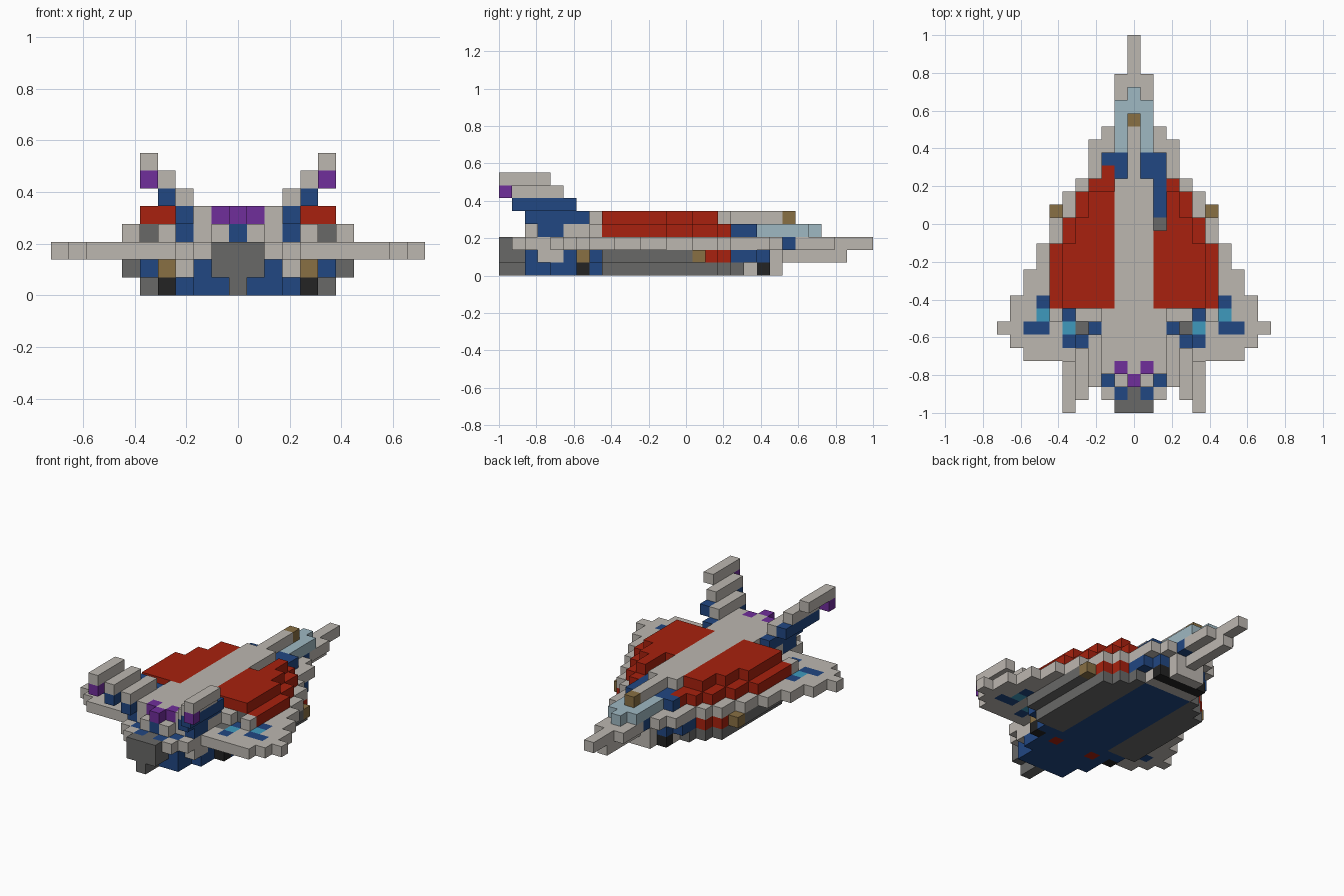
import bpy

UNIT = 2 / 29
PALETTE = {  # sRGB, converted to linear below
    "hull_grey": (188, 183, 176), "panel_red": (168, 33, 14),
    "trim_blue": (33, 71, 130), "engine_grey": (104, 104, 103),
    "lamp_purple": (112, 46, 155), "bronze": (137, 112, 68),
    "canopy_glass": (159, 184, 194), "vent_cyan": (62, 154, 190),
    "black": (35, 35, 35),
}
GREY, RED, BLUE, DARK, PURPLE, BRONZE, GLASS, CYAN, BLACK = PALETTE

cube = bpy.data.objects.get("Cube")
if cube:
    bpy.data.objects.remove(cube, do_unlink=True)


def linear(c):
    c /= 255
    return c / 12.92 if c <= 0.04045 else ((c + 0.055) / 1.055) ** 2.4


materials = {}
for name, rgb in PALETTE.items():
    mat = bpy.data.materials.new(name)
    mat.use_nodes = True
    colour = (*[linear(c) for c in rgb], 1)
    mat.diffuse_color = colour
    bsdf = mat.node_tree.nodes["Principled BSDF"]
    bsdf.inputs["Base Color"].default_value = colour
    bsdf.inputs["Roughness"].default_value = 0.8
    materials[name] = mat

cells = {}  # block position -> (part, colour)


def slab(part, colour, z, first, last, half):
    """Centred run of blocks from row first to row last."""
    for y in range(first, last + 1):
        for x in range(-half, half + 1):
            cells[x, y, z] = part, colour


def pair(part, colour, z, first, last, *columns):
    """Mirrored columns of blocks."""
    for y in range(first, last + 1):
        for x in columns:
            cells[x, y, z] = cells[-x, y, z] = part, colour


def stepped(part, colour, z, steps):
    for first, last, half in steps:
        slab(part, colour, z, first, last, half)


# Belly: blue keel between two dark skid plates
stepped("belly", BLUE, 0, [(2, 3, 2), (4, 5, 3), (6, 7, 4), (8, 18, 2)])
for first, last, outer in [(8, 16, 5), (17, 17, 4), (18, 18, 3)]:
    pair("belly_plates", DARK, 0, first, last, *range(3, outer + 1))
pair("belly", BLACK, 0, 6, 6, 4)
pair("belly", RED, 0, 6, 6, 2)
stepped("belly", GREY, 0, [(19, 19, 2), (21, 21, 1)])
slab("belly", BLACK, 0, 20, 20, 2)

# Lower hull
stepped("lower_hull", BLUE, 1, [(2, 2, 2), (5, 5, 3), (7, 7, 5), (18, 19, 3), (20, 20, 2)])
slab("lower_hull", GREY, 1, 3, 4, 3)
slab("lower_hull", BRONZE, 1, 6, 6, 4)
slab("lower_hull", DARK, 1, 8, 14, 6)
slab("lower_hull", DARK, 1, 15, 15, 5)
pair("side_thrusters", BRONZE, 1, 15, 15, 6)
stepped("lower_hull", RED, 1, [(16, 16, 5), (17, 17, 4)])
slab("lower_hull", GREY, 1, 21, 21, 1)
slab("nose", GREY, 1, 22, 26, 0)

# Wing deck, running forward into the nose
stepped("wing", GREY, 2, [
    (1, 1, 2), (2, 3, 3), (4, 4, 8), (5, 5, 9), (6, 6, 10), (7, 8, 9),
    (9, 10, 8), (11, 12, 7), (13, 14, 6), (15, 16, 5), (17, 17, 4),
    (18, 20, 3), (21, 21, 2)])
stepped("nose", GREY, 2, [(22, 25, 1), (26, 28, 0)])
pair("nose", BLUE, 2, 22, 22, 1)

# Painted wing markings
pair("wing", BLUE, 2, 2, 2, 2)
pair("wing", BLUE, 2, 5, 5, 5)
pair("wing", BLUE, 2, 6, 6, 7, 8)
pair("wing", BLUE, 2, 7, 7, 5)
pair("wing", BLUE, 2, 8, 8, 7)
pair("wing", CYAN, 2, 6, 6, 5)
pair("wing", CYAN, 2, 7, 7, 7)
pair("wing", DARK, 2, 6, 6, 4)

# Tail engine
for z in range(3):
    slab("tail_engine", DARK, z, 0, 1, 0)
slab("tail_engine", DARK, 1, 0, 1, 1)
pair("tail_engine", DARK, 2, 0, 0, 1)
pair("tail_engine", BLUE, 2, 1, 1, 1)

# Upper hull and red side armour
stepped("upper_hull", GREY, 3, [(2, 2, 1), (3, 6, 3), (7, 7, 4)])
slab("upper_hull", BLUE, 3, 2, 2, 0)
pair("upper_hull", BLUE, 3, 3, 4, 3)
pair("upper_hull", GREY, 3, 7, 7, 6)
slab("upper_hull", BLUE, 3, 18, 19, 2)
stepped("side_armour", RED, 3, [(8, 12, 6), (13, 14, 5), (15, 16, 4), (17, 17, 3)])
pair("side_armour", DARK, 3, 8, 8, 5)
stepped("side_armour", RED, 4, [(8, 12, 5), (13, 14, 4), (15, 16, 3)])
cells[-2, 18, 3] = "side_armour", RED

# Recessed slot on one side of the spine
for y in range(14, 18):
    cells.pop((2, y, 4), None)
    cells[2, y, 3] = "upper_hull", DARK if y == 14 else BLUE

# Spine, nose lamp and canopy
stepped("spine", GREY, 4, [(3, 7, 2), (8, 17, 1), (18, 21, 0)])
slab("spine_lamp", BRONZE, 4, 22, 22, 0)
stepped("canopy", GLASS, 3, [(20, 23, 1), (24, 24, 0)])

# Purple tail lamps
pair("tail_lamps", PURPLE, 4, 3, 3, 1)
slab("tail_lamps", PURPLE, 4, 2, 2, 0)

# Twin tail fins stepping outward
pair("tail_fins", BLUE, 4, 2, 6, 3)
pair("tail_fins", GREY, 5, 2, 5, 3)
pair("tail_fins", BLUE, 5, 1, 5, 4)
pair("tail_fins", GREY, 6, 1, 4, 4)
pair("tail_fins", PURPLE, 6, 0, 0, 5)
pair("tail_fins", GREY, 7, 0, 3, 5)

# Each direction with the four corners of its block face, wound outward
SIDES = []
for axis in range(3):
    for sign in (-1, 1):
        corners = []
        for a, b in ((-1, -1), (1, -1), (1, 1), (-1, 1))[::sign]:
            corner = [0, 0, 0]
            corner[axis] = sign
            corner[(axis + 1) % 3] = a
            corner[(axis + 2) % 3] = b
            corners.append(corner)
        step = [0, 0, 0]
        step[axis] = sign
        SIDES.append((step, corners))


def build(part):
    """Skin the exposed block faces of one part."""
    points, faces, colours = {}, [], []
    for (x, y, z), (owner, colour) in cells.items():
        if owner != part:
            continue
        for (dx, dy, dz), corners in SIDES:
            if (x + dx, y + dy, z + dz) in cells:
                continue
            face = []
            for i, j, k in corners:
                p = (x + i / 2, y - 14 + j / 2, z + (k + 1) / 2)
                face.append(points.setdefault(p, len(points)))
            faces.append(face)
            colours.append(colour)
    mesh = bpy.data.meshes.new(part)
    mesh.from_pydata([[c * UNIT for c in p] for p in points], [], faces)
    used = sorted(set(colours))
    for name in used:
        mesh.materials.append(materials[name])
    for poly, colour in zip(mesh.polygons, colours):
        poly.material_index = used.index(colour)
    bpy.context.collection.objects.link(bpy.data.objects.new(part, mesh))


for part in sorted({owner for owner, _ in cells.values()}):
    build(part)
